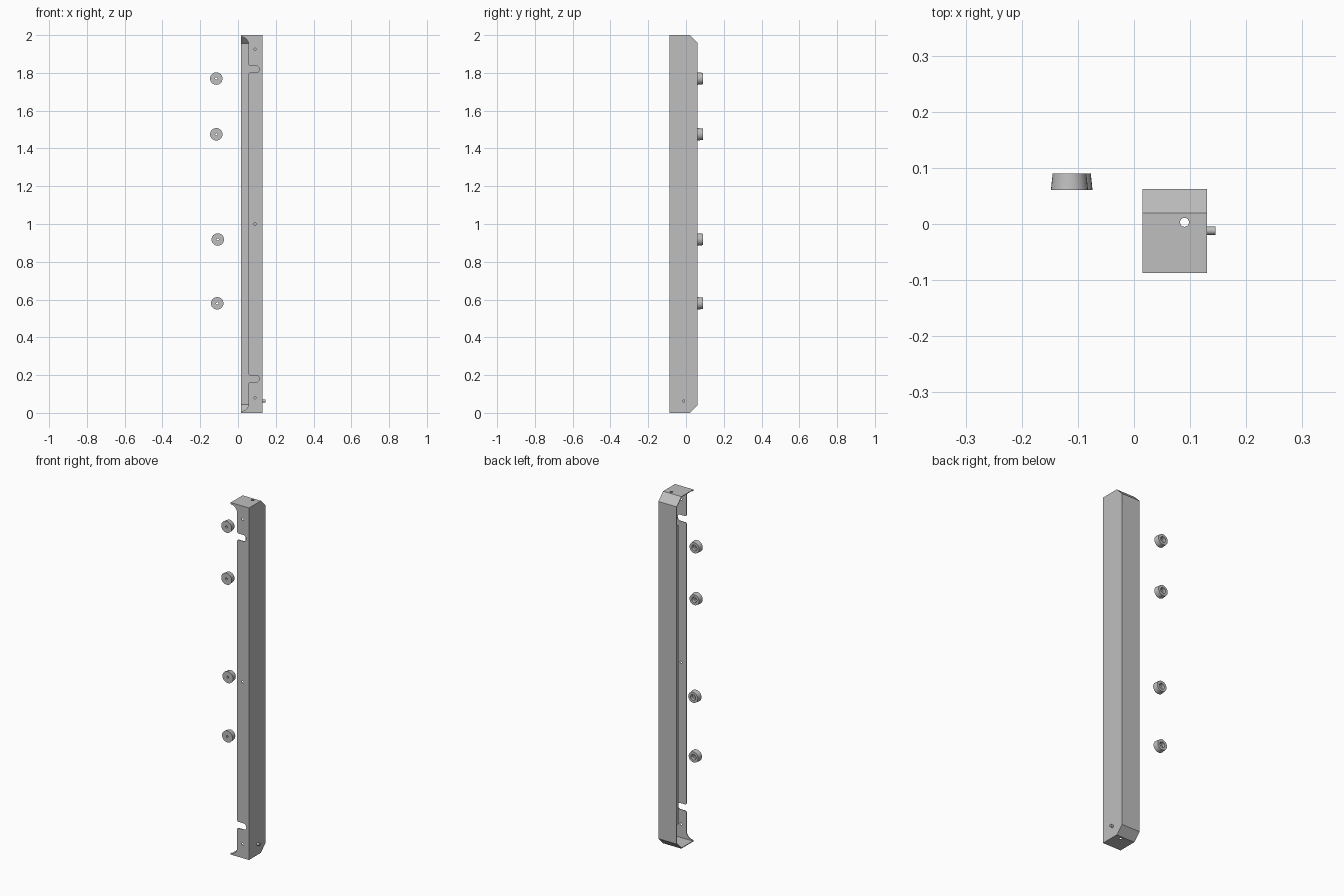
import bpy, bmesh
from math import sin, cos, pi, radians
from mathutils import Matrix, Vector

if "Cube" in bpy.data.objects:
    bpy.data.objects.remove(bpy.data.objects["Cube"])

grey = bpy.data.materials.new("sheet_grey")
grey.use_nodes = True
GREY = (0.52, 0.52, 0.52, 1)
grey.diffuse_color = GREY
grey.node_tree.nodes["Principled BSDF"].inputs["Base Color"].default_value = GREY

X0, X1 = 0.015, 0.13      # open side, closed side
Y0, Y1 = -0.087, 0.062    # front, back
YC, ZC = 0.02, 0.042      # start of the sloped corners
H, T = 2.0, 0.004         # height, sheet thickness


def add(name, bm):
    bmesh.ops.recalc_face_normals(bm, faces=bm.faces)
    mesh = bpy.data.meshes.new(name)
    bm.to_mesh(mesh)
    bm.free()
    mesh.materials.append(grey)
    obj = bpy.data.objects.new(name, mesh)
    bpy.context.collection.objects.link(obj)
    return obj


def prism(name, points, axis, lo, hi):
    """Extrude an outline, given as (y, z) for axis x or (x, z) for axis y."""
    place = (lambda a, b, c: (c, a, b)) if axis == "x" else (lambda a, b, c: (a, c, b))
    bm = bmesh.new()
    face = bm.faces.new([bm.verts.new(place(a, b, lo)) for a, b in points])
    out = bmesh.ops.extrude_face_region(bm, geom=[face])
    shift = Vector(place(0, 0, hi - lo))
    for v in out["geom"]:
        if isinstance(v, bmesh.types.BMVert):
            v.co += shift
    return add(name, bm)


def rod(name, centre, axis, radius, length):
    bm = bmesh.new()
    turn = {"x": Matrix.Rotation(pi / 2, 4, "Y"), "y": Matrix.Rotation(pi / 2, 4, "X"),
            "z": Matrix.Identity(4)}[axis]
    bmesh.ops.create_cone(bm, cap_ends=True, segments=24, radius1=radius, radius2=radius,
                          depth=length, matrix=Matrix.Translation(centre) @ turn)
    return add(name, bm)


def drill(obj, centre, axis, radius=0.008):
    cutter = rod("hole_cutter", centre, axis, radius, 0.03)
    cutter.hide_render = True
    cutter.hide_set(True)
    cutter.display_type = "WIRE"
    mod = obj.modifiers.new("hole", "BOOLEAN")
    mod.operation = "DIFFERENCE"
    mod.solver = "EXACT"
    mod.object = cutter


def smooth(obj):
    bpy.ops.object.select_all(action="DESELECT")
    obj.select_set(True)
    bpy.context.view_layer.objects.active = obj
    bpy.ops.object.shade_smooth_by_angle(angle=radians(35))


def arc(cx, cz, r, start, end, n=10):
    return [(cx + r * cos(radians(start + (end - start) * i / n)),
             cz + r * sin(radians(start + (end - start) * i / n))) for i in range(n + 1)]


def flip(points):
    return [(a, H - b) for a, b in reversed(points)]


# Side wall with sloped back corners
low = [(Y0, 0), (YC, 0), (Y1, ZC)]
side_wall = prism("side_wall", low + flip(low), "x", X1 - T, X1)

# Back wall, slopes and end plates folded from one strip
inner_low = [(Y0, T), (YC - 0.4 * T, T), (Y1 - T, ZC + 0.4 * T)]
strip = low + flip(low) + list(reversed(inner_low + flip(inner_low)))
back_strip = prism("back_and_end_strip", strip, "x", X0, X1 - T)
for z in (0, H):
    drill(back_strip, (0.09, 0.003, z), "z")

# Front flange: flared rounded ends and two rounded notches
EDGE, SLOT_Z, SLOT_R, LIP_R = 0.056, 0.181, 0.018, 0.007
flare = arc(X0, 0.05, EDGE - X0, -90, 0)
notch = (arc(EDGE + LIP_R, SLOT_Z - SLOT_R - LIP_R, LIP_R, 180, 90, 5)
         + arc(0.113 - SLOT_R, SLOT_Z, SLOT_R, -90, 90, 12)
         + arc(EDGE + LIP_R, SLOT_Z + SLOT_R + LIP_R, LIP_R, -90, -180, 5))
lower = [(X1 - T, 0), (X0, 0)] + flare + notch
front_flange = prism("front_flange", lower + flip(lower), "y", Y0, Y0 + T)
for z in (0.08, 1.0, 1.925):
    drill(front_flange, (0.09, Y0, z), "y", 0.006)

# Narrow return lip on the free edge of the back wall
prism("back_lip", [(X0, 0.15), (X0 + T, 0.15), (X0 + T, H - 0.15), (X0, H - 0.15)],
      "y", Y1 - 0.014, Y1 - T)

# Small pin low on the side wall
smooth(rod("side_pin", (X1 + 0.006, -0.012, 0.063), "x", 0.0075, 0.018))


# Tapered feet with a through hole and a counterbore at the back
def foot(name, x, z):
    profile = [(0.006, 0.061), (0.033, 0.061), (0.030, 0.09), (0.016, 0.09),
               (0.016, 0.072), (0.006, 0.072)]
    n = 32
    bm = bmesh.new()
    rings = [[bm.verts.new((x + r * cos(2 * pi * i / n), y, z + r * sin(2 * pi * i / n)))
              for i in range(n)] for r, y in profile]
    for k, ring in enumerate(rings):
        nxt = rings[(k + 1) % len(rings)]
        for i in range(n):
            j = (i + 1) % n
            bm.faces.new((ring[i], ring[j], nxt[j], nxt[i]))
    smooth(add(name, bm))


for i, (x, z) in enumerate([(-0.11, 0.58), (-0.107, 0.918), (-0.115, 1.475), (-0.115, 1.77)]):
    foot(f"foot_{i + 1}", x, z)
